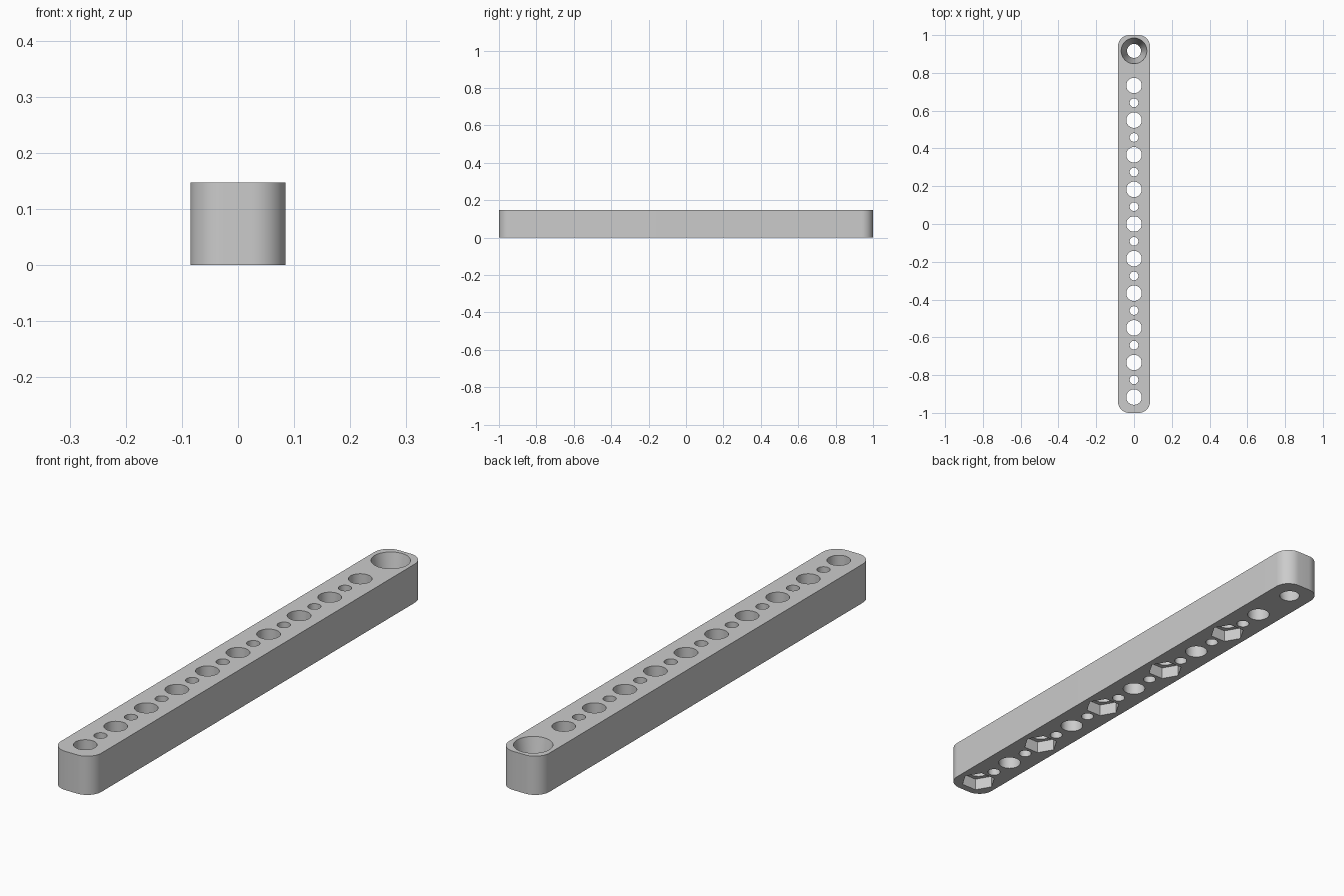
import bpy, bmesh, math
from mathutils import Matrix

if "Cube" in bpy.data.objects:
    bpy.data.objects.remove(bpy.data.objects["Cube"], do_unlink=True)

WIDTH, LENGTH, HEIGHT = 0.17, 2.0, 0.147
CORNER = 0.06
PITCH = 0.1833
BIG, SMALL = 0.041, 0.023
HEX_RADIUS, HEX_DEPTH = 0.064, 0.046
TAPER_TOP, TAPER_BOTTOM = 0.068, 0.037

grey = bpy.data.materials.new("light grey")
grey.use_nodes = True
colour = (0.6, 0.6, 0.6, 1)
grey.diffuse_color = colour
grey.node_tree.nodes["Principled BSDF"].inputs["Base Color"].default_value = colour


def add_object(name, bm):
    bmesh.ops.recalc_face_normals(bm, faces=bm.faces)
    mesh = bpy.data.meshes.new(name)
    bm.to_mesh(mesh)
    bm.free()
    obj = bpy.data.objects.new(name, mesh)
    bpy.context.collection.objects.link(obj)
    mesh.materials.append(grey)
    return obj


def add_plug(bm, y, z0, z1, r0, r1, sides=48):
    """Upright cylinder, cone or prism between two heights."""
    place = Matrix.Translation((0, y, (z0 + z1) / 2))
    bmesh.ops.create_cone(bm, cap_ends=True, segments=sides, radius1=r0,
                          radius2=r1, depth=z1 - z0, matrix=place)


# Bar with rounded vertical corners
bm = bmesh.new()
outline = []
for quarter, (sx, sy) in enumerate([(1, 1), (-1, 1), (-1, -1), (1, -1)]):
    cx, cy = sx * (WIDTH / 2 - CORNER), sy * (LENGTH / 2 - CORNER)
    for i in range(13):
        a = math.pi / 2 * (quarter + i / 12)
        outline.append(bm.verts.new((cx + CORNER * math.cos(a),
                                     cy + CORNER * math.sin(a), 0)))
base = bm.faces.new(outline)
top = bmesh.ops.extrude_face_region(bm, geom=[base])["geom"]
bmesh.ops.translate(bm, vec=(0, 0, HEIGHT),
                    verts=[v for v in top if isinstance(v, bmesh.types.BMVert)])
bar = add_object("bar", bm)

# Through holes: big ones on the pitch, small ones midway
over = 0.02
holes = bmesh.new()
for i in range(-5, 5):
    add_plug(holes, i * PITCH, -over, HEIGHT + over, BIG, BIG)
    if i < 4:
        add_plug(holes, (i + 0.5) * PITCH, -over, HEIGHT + over, SMALL, SMALL, 32)

# Tapered hole at the back end
lean = (TAPER_TOP - TAPER_BOTTOM) / HEIGHT * over
add_plug(holes, 5 * PITCH, -over, HEIGHT + over,
         TAPER_BOTTOM - lean, TAPER_TOP + lean, 64)

# Hexagonal pockets underneath every second big hole
pockets = bmesh.new()
for i in range(-5, 5, 2):
    add_plug(pockets, i * PITCH, -over, HEX_DEPTH, HEX_RADIUS, HEX_RADIUS, 6)
# Turn each hexagon so its corners point sideways
for v in pockets.verts:
    centre = min((i * PITCH for i in range(-5, 5, 2)), key=lambda c: abs(c - v.co.y))
    x, y = v.co.x, v.co.y - centre
    v.co.x, v.co.y = y, centre - x

cutters = [add_object("hole_cutter", holes), add_object("pocket_cutter", pockets)]
for cutter in cutters:
    cutter.hide_render = True
    mod = bar.modifiers.new(cutter.name, "BOOLEAN")
    mod.operation = "DIFFERENCE"
    mod.solver = "EXACT"
    mod.object = cutter

# Bake the cuts and drop the cutters
bpy.context.view_layer.update()
graph = bpy.context.evaluated_depsgraph_get()
cut_mesh = bpy.data.meshes.new_from_object(bar.evaluated_get(graph))
bar.modifiers.clear()
bar.data = cut_mesh
for cutter in cutters:
    bpy.data.objects.remove(cutter, do_unlink=True)
cut_mesh.materials.clear()
cut_mesh.materials.append(grey)
for face in cut_mesh.polygons:
    face.material_index = 0

bpy.ops.object.select_all(action="DESELECT")
bar.select_set(True)
bpy.context.view_layer.objects.active = bar
bpy.ops.object.shade_smooth_by_angle(angle=math.radians(30))
